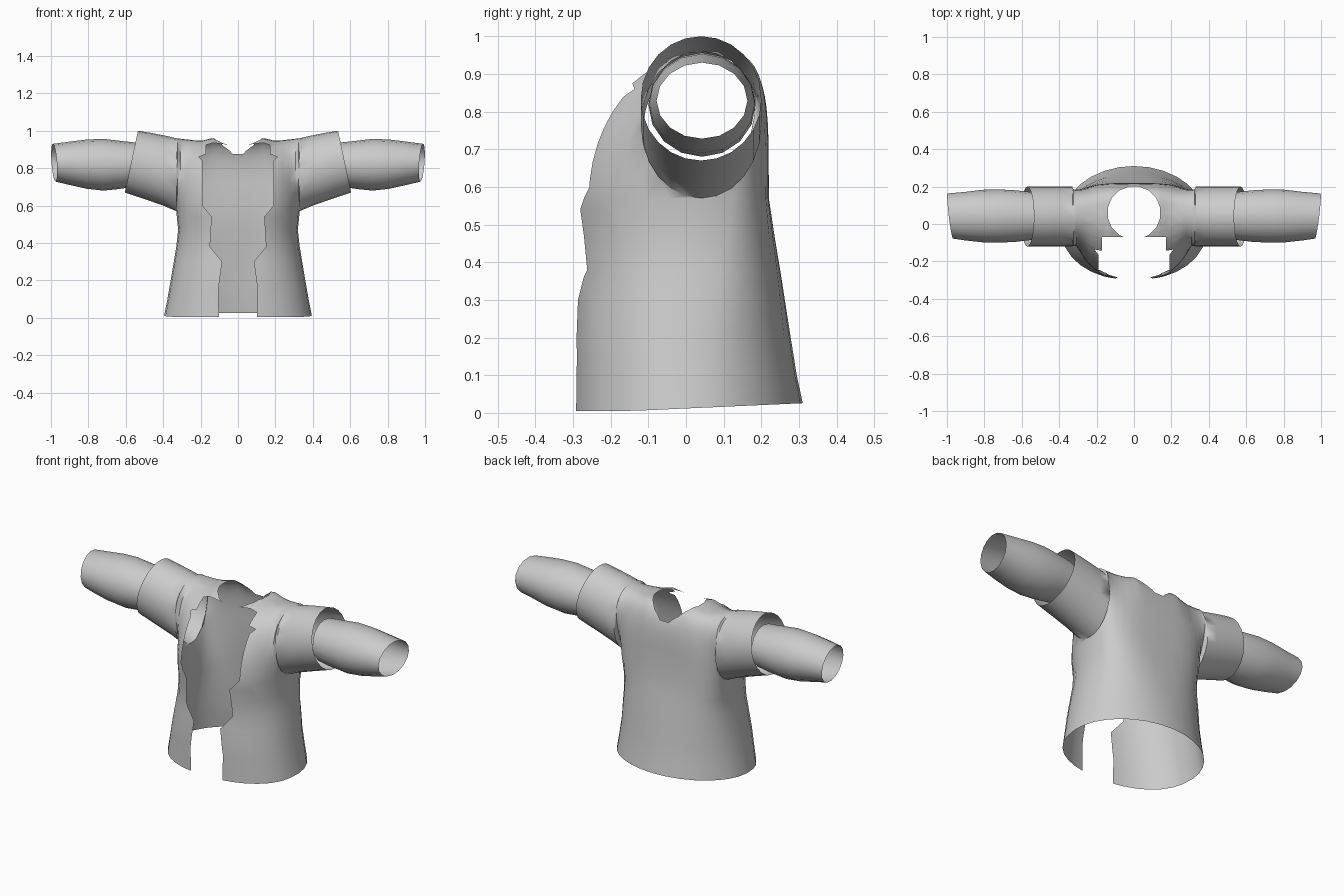
import bpy, bmesh, math
from mathutils import Vector

cube = bpy.data.objects.get("Cube")
if cube:
    bpy.data.objects.remove(cube, do_unlink=True)

cloth = bpy.data.materials.new("grey cloth")
cloth.use_nodes = True
colour = (0.6, 0.6, 0.6, 1)
cloth.diffuse_color = colour
cloth.node_tree.nodes["Principled BSDF"].inputs["Base Color"].default_value = colour


def interp(table, t):
    """Piecewise linear lookup in rows of (key, value, value...)."""
    for a, b in zip(table, table[1:]):
        if t <= b[0]:
            k = max(0, (t - a[0]) / (b[0] - a[0]))
            return [p + (q - p) * k for p, q in zip(a[1:], b[1:])]
    return list(table[-1][1:])


def loft(bm, rows):
    grid = [[bm.verts.new(p) for p in row] for row in rows]
    for a, b in zip(grid, grid[1:]):
        for i in range(len(a) - 1):
            bm.faces.new((a[i], a[i + 1], b[i + 1], b[i]))


def finish(bm, name):
    bmesh.ops.remove_doubles(bm, verts=bm.verts, dist=0.0005)
    bmesh.ops.recalc_face_normals(bm, faces=bm.faces)
    mesh = bpy.data.meshes.new(name)
    bm.to_mesh(mesh)
    bm.free()
    obj = bpy.data.objects.new(name, mesh)
    bpy.context.collection.objects.link(obj)
    mesh.materials.append(cloth)
    mod = obj.modifiers.new("mirror", "MIRROR")
    mod.merge_threshold = 0.001
    bpy.ops.object.select_all(action="DESELECT")
    obj.select_set(True)
    bpy.context.view_layer.objects.active = obj
    bpy.ops.object.shade_smooth_by_angle(angle=math.radians(50))


def cut(bm, co, no, rule):
    faces = [f for f in bm.faces if rule(f.calc_center_median())]
    geom = set(faces)
    for f in faces:
        geom.update(f.edges)
        geom.update(f.verts)
    bmesh.ops.bisect_plane(bm, geom=list(geom), plane_co=co, plane_no=no, dist=0.0005)


def remove(bm, rule):
    faces = [f for f in bm.faces if rule(f.calc_center_median())]
    bmesh.ops.delete(bm, geom=faces, context="FACES")


ARMPIT_Z, HALF = 0.57, 0.33
FRACTIONS = (0, 0.2, 0.4, 0.58, 0.72, 0.84, 0.93, 0.98, 1)
STEPS = 12

# Torso rows: height, half width, front y, back y, middle y, back roundness
TORSO = [(0.0, 0.395, -0.3, 0.31, 0.0, 2), (0.2, 0.36, -0.3, 0.278, 0.0, 2.2),
         (0.38, 0.33, -0.29, 0.25, 0.02, 2.6), (0.47, 0.32, -0.3, 0.235, 0.03, 3),
         (ARMPIT_Z, HALF, -0.31, 0.22, 0.04, 3.5)]


def torso_ring(z):
    w, front, back, mid, power = interp(TORSO, z)
    ring = []
    for f in FRACTIONS:
        ring.append((f * w, mid + (front - mid) * (1 - f ** 2.2) ** (1 / 2.2), z))
    for f in reversed(FRACTIONS[:-1]):
        ring.append((f * w, mid + (back - mid) * (1 - f ** power) ** (1 / power), z))
    return ring


body = bmesh.new()
heights = (0, 0.1, 0.2, 0.3, 0.38, 0.47, ARMPIT_Z)
rings = [torso_ring(z) for z in heights]
# the hem lifts gently towards the back
rings[0] = [(x, y, 0.005 + max(0, y + 0.15) * 0.045) for x, y, z in rings[0]]
loft(body, rings)

# Yoke: arches over the shoulder that start and end on the top torso ring
TOP = [(0, 0.95), (0.1, 0.95), (0.14, 0.965), (0.2, 0.945), (HALF, 0.96)]
top_ring = rings[-1]


def arch(i):
    x, front = top_ring[i][:2]
    back = top_ring[-1 - i][1]
    rise = interp(TOP, x)[0] - ARMPIT_Z
    crest = 0.05
    k = FRACTIONS[i] ** 3
    power = 4.2 - 1.9 * k
    pts = []
    for j in range(STEPS + 1):
        a = math.pi / 2 * j / STEPS
        bulge = max(0, front + 0.14) * math.sin(2 * a)
        pts.append((x, crest + (front - crest) * math.cos(a) - bulge,
                    ARMPIT_Z + rise * math.sin(a)))
    for j in reversed(range(STEPS)):
        a = math.pi / 2 * j / STEPS
        bulge = max(0, 0.2 - back) * math.sin(2 * a)
        pts.append((x, crest + (back - crest) * math.cos(a) ** (2 / power) + bulge,
                    ARMPIT_Z + rise * math.sin(a) ** (2 / power)))
    return pts


def sleeve_loop(xb, xt, zb, zt, y0, y1, count=2 * STEPS):
    """Oval loop starting at its lowest point, leaning from xb to xt."""
    pts = []
    for j in range(count + 1):
        a = 2 * math.pi * j / count
        k = (1 - math.cos(a)) / 2
        pts.append((xb + (xt - xb) * k, (y0 + y1) / 2 - (y1 - y0) / 2 * math.sin(a),
                    zb + (zt - zb) * k))
    return pts


arches = [arch(i) for i in range(len(FRACTIONS) - 1)]
short_sleeve = [sleeve_loop(*s) for s in (
    (HALF, HALF, ARMPIT_Z, 0.96, -0.12, 0.2), (0.40, 0.38, 0.60, 0.972, -0.12, 0.2),
    (0.5, 0.46, 0.635, 0.988, -0.12, 0.2), (0.605, 0.535, 0.67, 1.0, -0.12, 0.2))]
loft(body, arches + short_sleeve)
bmesh.ops.remove_doubles(body, verts=body.verts, dist=0.0005)

# Jagged open front: height and x of the edge
EDGE = [(-0.1, 0.1), (0.15, 0.105), (0.3, 0.085), (0.38, 0.15), (0.54, 0.14), (0.6, 0.19),
        (0.84, 0.19), (0.86, 0.21), (0.875, 0.17), (1.1, 0.18)]
COLLAR_Y = -0.07
cut(body, (0, COLLAR_Y, 0), (0, 1, 0), lambda c: c.x < 0.25 and c.z > 0.8)


def in_front(c):
    return c.y < COLLAR_Y and c.x < 0.25


for z, x in EDGE[1:-1]:
    cut(body, (0, 0, z), (0, 0, 1), in_front)
for (z0, x0), (z1, x1) in zip(EDGE, EDGE[1:]):
    cut(body, (x0, 0, z0), Vector((z1 - z0, 0, x0 - x1)).normalized(),
        lambda c: in_front(c) and z0 < c.z < z1)
remove(body, lambda c: in_front(c) and c.x < interp(EDGE, c.z)[0])

# Round neck hole
NECK_Y, NECK_R, SIDES = 0.06, 0.14, 16
for i in range(SIDES // 2 + 1):
    a = -math.pi / 2 + 2 * math.pi * i / SIDES
    n = Vector((math.cos(a), math.sin(a), 0))
    cut(body, Vector((0, NECK_Y, 0)) + n * NECK_R, n,
        lambda c: c.z > 0.8 and c.x < 0.25 and -0.1 < c.y < 0.22)
remove(body, lambda c: c.z > 0.8 and math.hypot(c.x, c.y - NECK_Y) < NECK_R)
finish(body, "jacket_body")

# Separate lower sleeves, tapering to a cuff that is cut at a slant
lower = bmesh.new()
rows = [sleeve_loop(*s, count=16) for s in (
    (0.56, 0.53, 0.70, 0.935, -0.085, 0.17), (0.64, 0.62, 0.688, 0.945, -0.095, 0.18),
    (0.72, 0.72, 0.68, 0.957, -0.1, 0.185), (0.81, 0.81, 0.69, 0.953, -0.098, 0.183),
    (0.9, 0.9, 0.71, 0.942, -0.088, 0.172), (0.975, 0.99, 0.728, 0.93, -0.078, 0.163))]
rows[-1] = [(x + (y - 0.04) * 0.12, y, z) for x, y, z in rows[-1]]
loft(lower, rows)
finish(lower, "lower_sleeves")
